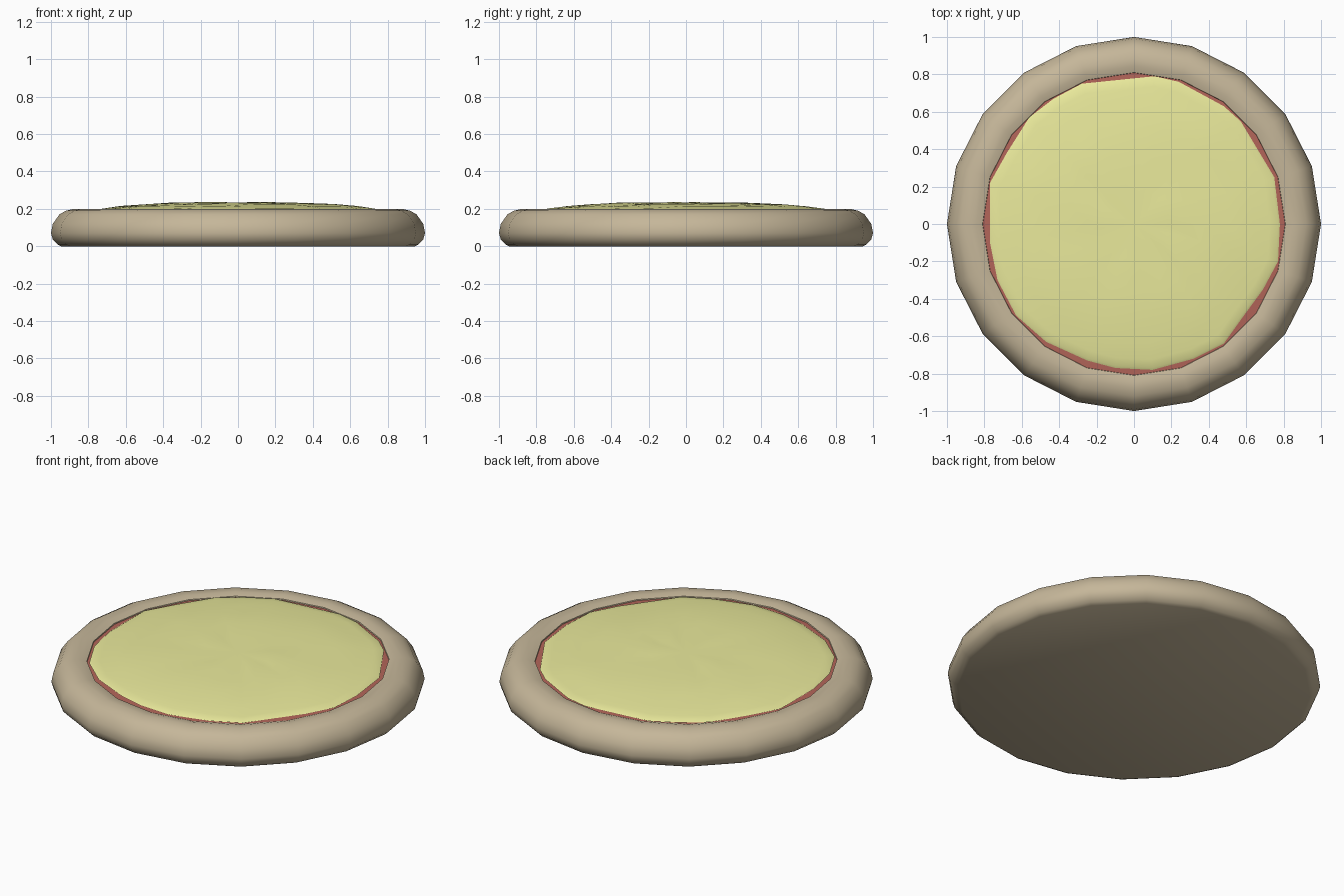
import bpy, math, random

if "Cube" in bpy.data.objects:
    bpy.data.objects.remove(bpy.data.objects["Cube"])
random.seed(4)


def finish(name, verts, faces, colour, angle):
    me = bpy.data.meshes.new(name)
    me.from_pydata(verts, [], faces)
    ob = bpy.data.objects.new(name, me)
    bpy.context.collection.objects.link(ob)
    mat = bpy.data.materials.new(name + "_colour")
    mat.diffuse_color = (*colour, 1)
    mat.use_nodes = True
    mat.node_tree.nodes["Principled BSDF"].inputs["Base Color"].default_value = mat.diffuse_color
    me.materials.append(mat)
    bpy.ops.object.select_all(action='DESELECT')
    ob.select_set(True)
    bpy.context.view_layer.objects.active = ob
    bpy.ops.object.shade_smooth_by_angle(angle=math.radians(angle))
    return ob


def ring_faces(rings, n):
    return [(r * n + i, r * n + (i + 1) % n, (r + 1) * n + (i + 1) % n, (r + 1) * n + i)
            for r in range(rings - 1) for i in range(n)]


def lathe(name, profile, n, colour, angle, cap_first=False):
    """Spin (radius, z) points around z; the last ring is closed by a flat cap."""
    verts = [(r * math.cos(math.tau * i / n), r * math.sin(math.tau * i / n), z)
             for r, z in profile for i in range(n)]
    faces = ring_faces(len(profile), n)
    if cap_first:
        faces.append(tuple(reversed(range(n))))
    last = (len(profile) - 1) * n
    faces.append(tuple(range(last, last + n)))
    return finish(name, verts, faces, colour, angle)


# Crust: flat base, rounded rim, shallow recess
lathe("crust", [(0.945, 0), (0.965, 0.01), (0.99, 0.035), (1, 0.07), (0.99, 0.12),
                (0.955, 0.17), (0.92, 0.19), (0.88, 0.2), (0.845, 0.2), (0.81, 0.19),
                (0.805, 0.17)],
      20, (0.56, 0.47, 0.32), 40, cap_first=True)

# Sauce: low disc just inside the rim
lathe("sauce", [(0.81, 0.184), (0.7, 0.19), (0.5, 0.2)], 20, (0.45, 0.13, 0.10), 40)

# Cheese: slightly domed sheet with an irregular edge
outline = [(0.78, 0), (0.75, 0.25), (0.57, 0.55), (0.48, 0.63), (0.24, 0.76), (0.11, 0.79),
           (-0.28, 0.75), (-0.43, 0.67), (-0.56, 0.57), (-0.68, 0.38), (-0.77, 0.22),
           (-0.77, -0.1), (-0.73, -0.3), (-0.63, -0.49), (-0.47, -0.63), (-0.25, -0.73),
           (-0.1, -0.77), (0.1, -0.78), (0.32, -0.72), (0.48, -0.64), (0.58, -0.5),
           (0.69, -0.35), (0.77, -0.2)]
levels = [(0.985, 0.186), (1, 0.19), (0.985, 0.196), (0.93, 0.202), (0.82, 0.213),
          (0.66, 0.224), (0.46, 0.231), (0.24, 0.233)]
n = len(outline)
verts = []
for k, (s, z) in enumerate(levels):
    for x, y in outline:
        verts.append((x * s, y * s, z + (random.uniform(-0.003, 0.003) if k > 2 else 0)))
faces = ring_faces(len(levels), n)
verts.append((0, 0, 0.235))
last = (len(levels) - 1) * n
faces += [(last + i, last + (i + 1) % n, len(verts) - 1) for i in range(n)]
finish("cheese", verts, faces, (0.82, 0.82, 0.33), 60)
